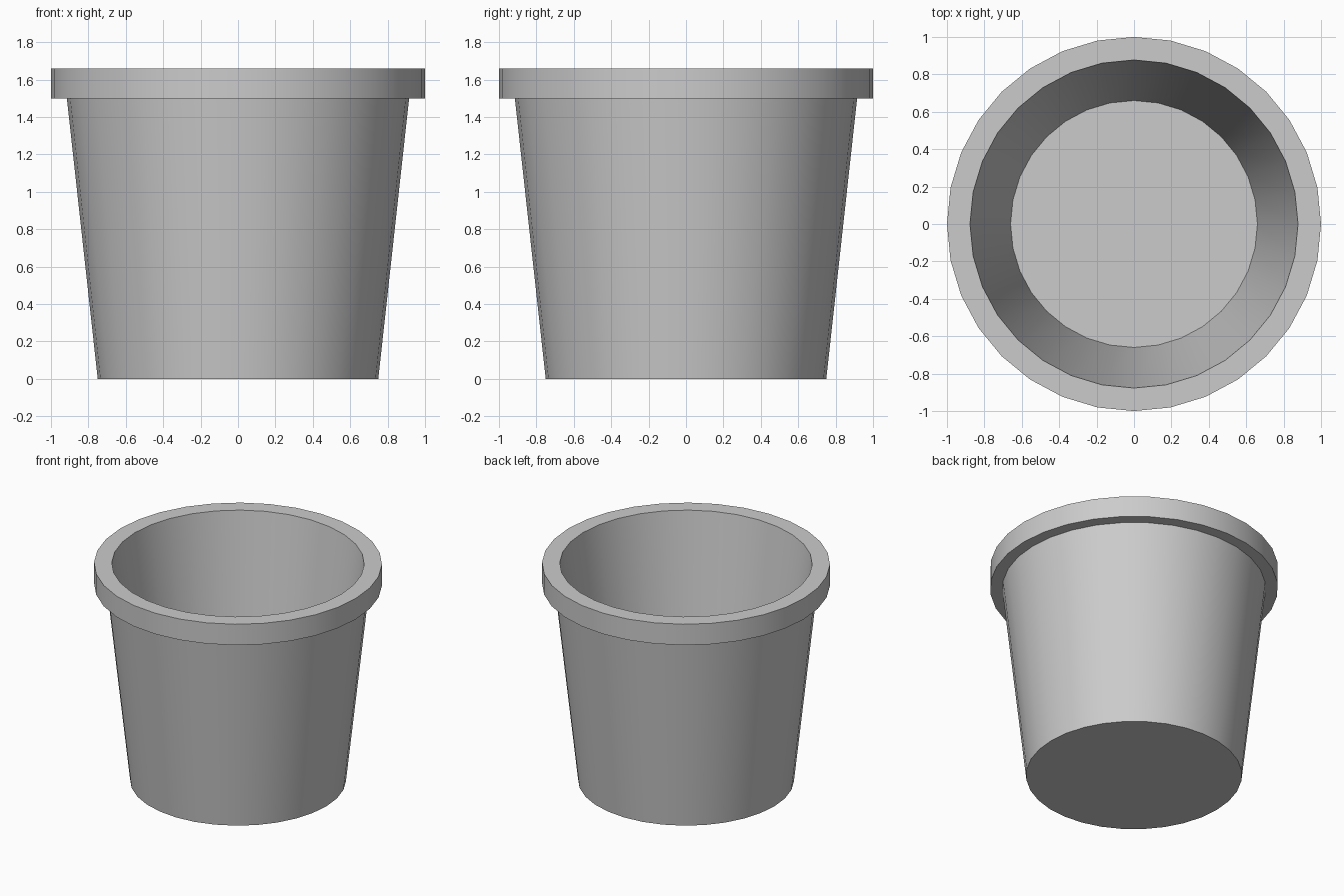
import bpy, bmesh, math

if "Cube" in bpy.data.objects:
    bpy.data.objects.remove(bpy.data.objects["Cube"])

SIDES = 32

# Closed half-section of the pot: (radius, height), from base centre to floor centre
PROFILE = [
    (0.75, 0.0),    # base edge
    (0.915, 1.5),   # top of tapered wall
    (1.0, 1.5),     # underside of rim
    (1.0, 1.66),    # rim outer top
    (0.877, 1.66),  # rim inner top
    (0.66, 0.1),    # inside floor edge
]


def lathe(name, profile, sides):
    bm = bmesh.new()
    rings = []
    for r, z in profile:
        rings.append([bm.verts.new((r * math.cos(2 * math.pi * i / sides),
                                    r * math.sin(2 * math.pi * i / sides), z))
                      for i in range(sides)])
    for a, b in zip(rings, rings[1:]):
        for i in range(sides):
            j = (i + 1) % sides
            bm.faces.new((a[i], a[j], b[j], b[i]))
    bm.faces.new(rings[0][::-1])
    bm.faces.new(rings[-1])
    bmesh.ops.recalc_face_normals(bm, faces=bm.faces)
    mesh = bpy.data.meshes.new(name)
    bm.to_mesh(mesh)
    bm.free()
    obj = bpy.data.objects.new(name, mesh)
    bpy.context.collection.objects.link(obj)
    return obj


# Tapered pot with a rim
pot = lathe("flower_pot", PROFILE, SIDES)
bpy.context.view_layer.objects.active = pot
pot.select_set(True)
bpy.ops.object.shade_smooth_by_angle(angle=math.radians(30))
